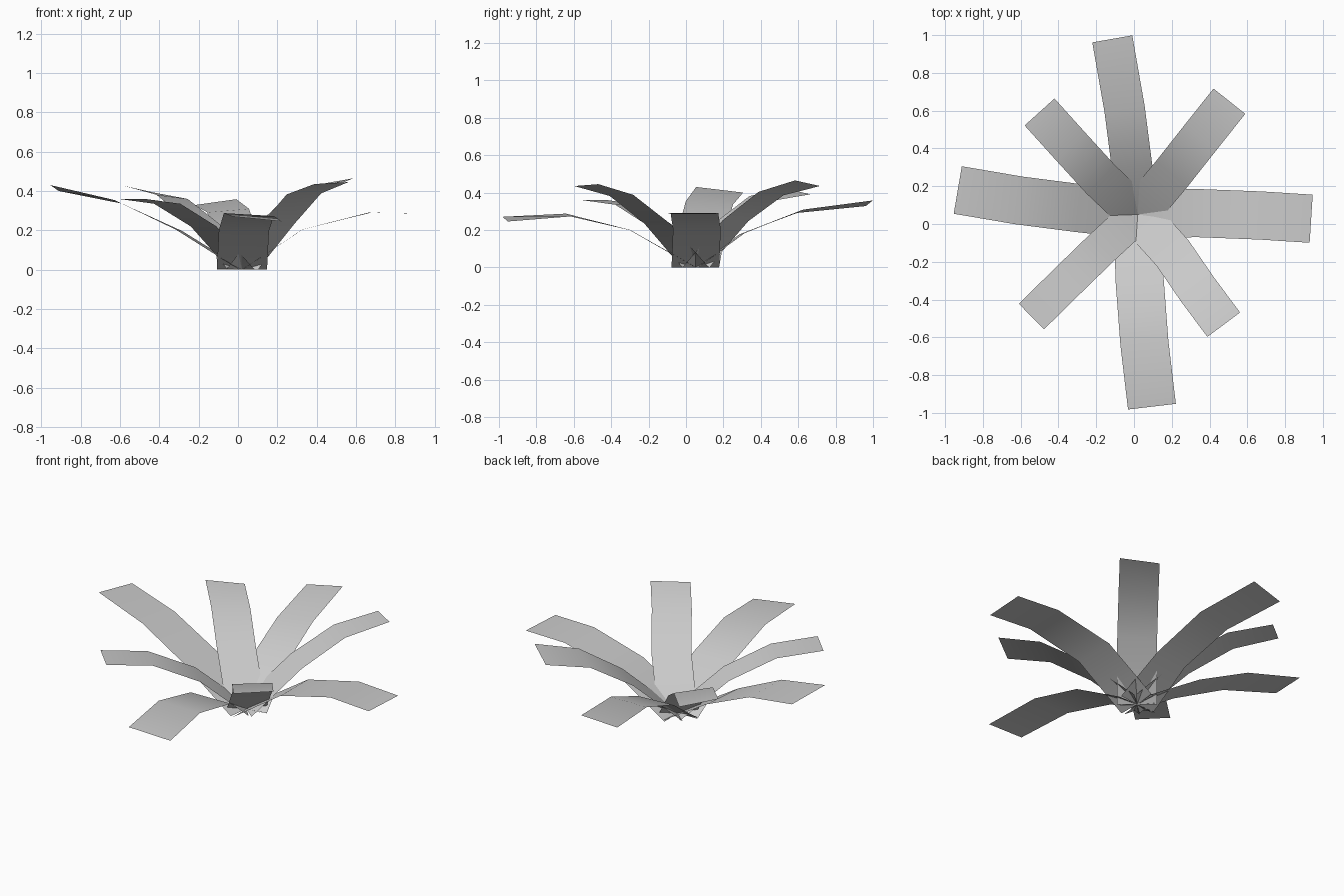
import bpy, bmesh
from mathutils import Vector

cube = bpy.data.objects.get("Cube")
if cube:
    bpy.data.objects.remove(cube, do_unlink=True)

# one flat grey for every leaf
grey = bpy.data.materials.new("leaf grey")
grey.use_nodes = True
colour = (0.6, 0.6, 0.6, 1)
grey.diffuse_color = colour
grey.node_tree.nodes["Principled BSDF"].inputs["Base Color"].default_value = colour

BASE = Vector((0.02, 0.05, 0))  # all leaves grow from this point

# name, width, roll at the tip (left edge minus right edge height), spine points
leaves = [
    ("back_leaf", 0.215, -0.03, [(-0.01, 0.30, 0.18), (-0.05, 0.61, 0.30), (-0.115, 0.98, 0.343)]),
    ("front_leaf", 0.255, -0.025, [(0.03, -0.30, 0.20), (0.055, -0.63, 0.28), (0.095, -0.967, 0.258)]),
    ("left_leaf", 0.255, 0.0, [(0.33, 0.058, 0.205), (0.67, 0.045, 0.29), (0.938, 0.028, 0.285)]),
    ("right_leaf", 0.255, 0.03, [(-0.30, 0.085, 0.20), (-0.61, 0.125, 0.345), (-0.933, 0.18, 0.415)]),
    ("back_left_leaf", 0.215, -0.03, [(0.20, 0.265, 0.25), (0.35, 0.455, 0.395), (0.505, 0.65, 0.45)]),
    ("back_right_leaf", 0.213, 0.035, [(-0.175, 0.235, 0.24), (-0.335, 0.41, 0.37), (-0.50, 0.593, 0.408)]),
    ("front_right_leaf", 0.19, 0.0, [(-0.175, -0.13, 0.22), (-0.36, -0.31, 0.335), (-0.543, -0.49, 0.36)]),
    ("front_left_leaf", 0.216, 0.01, [(0.205, -0.155, 0.235), (0.335, -0.345, 0.385), (0.475, -0.533, 0.44)]),
]


def add_leaf(name, width, roll, points):
    """Flat ribbon swept along its spine, widest at the root."""
    spine = [BASE] + [Vector(p) for p in points]
    bm = bmesh.new()
    rows = []
    for i, p in enumerate(spine):
        run = spine[min(i + 1, 3)] - spine[max(i - 1, 0)]
        if i == 3:
            run = spine[3] - spine[2]
        side = Vector((-run.y, run.x, 0)).normalized()
        w = max(width, 0.25) if i == 0 and abs(side.x * side.y) < 0.25 else width
        side *= w / 2
        side.z = roll / 2 * (0, 0.2, 0.6, 1)[i]
        rows.append((bm.verts.new(p + side), bm.verts.new(p - side)))
    for (a, b), (c, d) in zip(rows, rows[1:]):
        bm.faces.new((a, b, d, c))
    mesh = bpy.data.meshes.new(name)
    bm.to_mesh(mesh)
    bm.free()
    mesh.materials.append(grey)
    mesh.shade_smooth()
    obj = bpy.data.objects.new(name, mesh)
    bpy.context.collection.objects.link(obj)


for leaf in leaves:
    add_leaf(*leaf)
